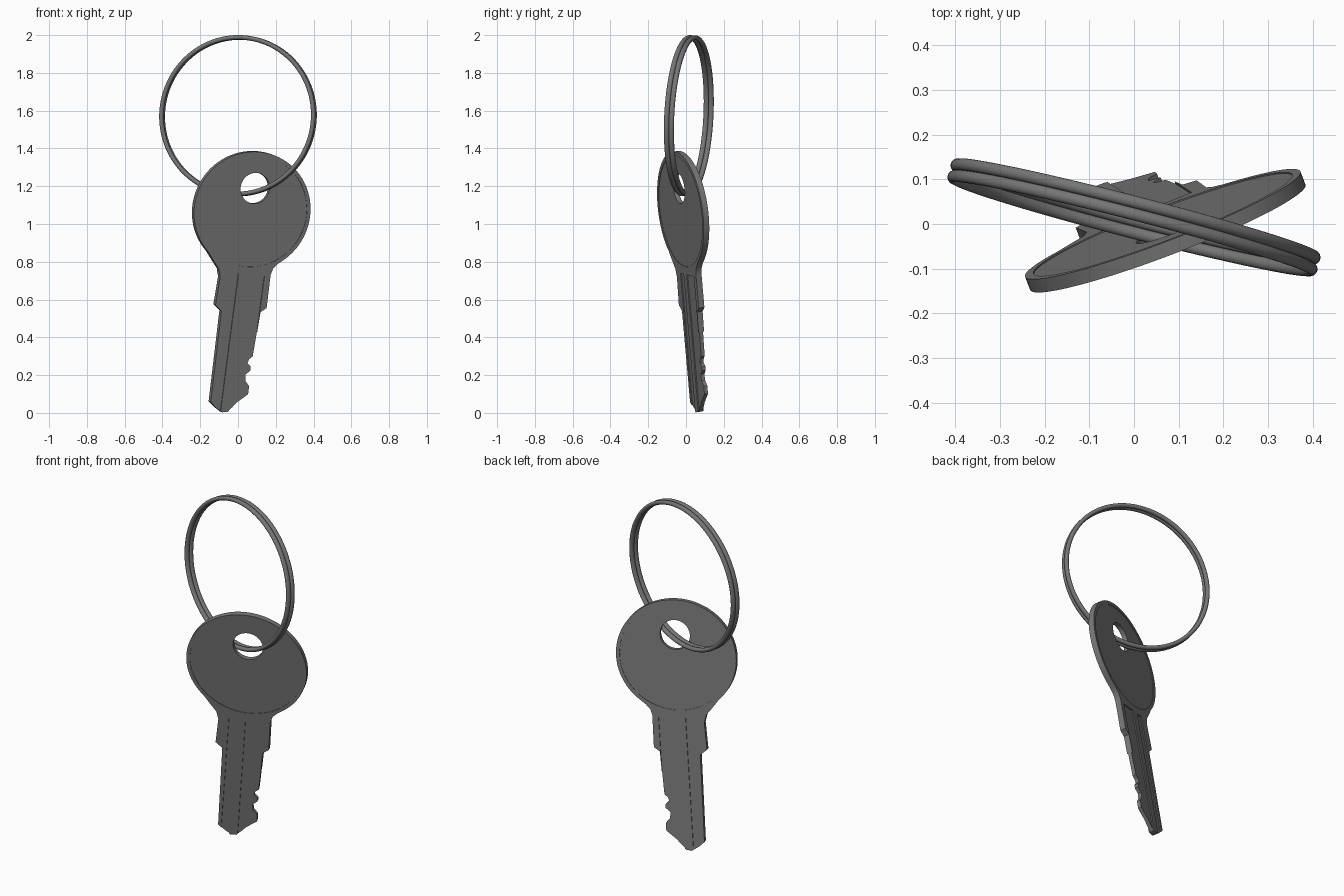
import bpy, bmesh, math
from mathutils import Vector, Matrix

if "Cube" in bpy.data.objects:
    bpy.data.objects.remove(bpy.data.objects["Cube"])

steel = bpy.data.materials.new("dark_steel")
steel.diffuse_color = (0.18, 0.18, 0.18, 1)
steel.use_nodes = True
steel.node_tree.nodes["Principled BSDF"].inputs["Base Color"].default_value = steel.diffuse_color


def frame(origin, right, up):
    """Placement matrix: local x = right, y = up, z = face normal."""
    u = Vector(up).normalized()
    r = Vector(right)
    r = (r - u * r.dot(u)).normalized()
    m = Matrix((r, u, r.cross(u))).transposed().to_4x4()
    m.translation = Vector(origin)
    return m


KEY = frame((0.07, -0.015, 1.07), (0.93, 0.367, -0.09), (0.129, -0.083, 0.988))
RING = frame((0, 0.015, 1.573), (0.968, -0.25, 0), (0, 0.05, 1))
HALF = 0.016            # half the key's thickness
A, B = 0.33, 0.317      # half width and half height of the key head


def add_object(name, bm, matrix):
    bmesh.ops.recalc_face_normals(bm, faces=bm.faces)
    me = bpy.data.meshes.new(name)
    bm.to_mesh(me)
    bm.free()
    me.materials.append(steel)
    ob = bpy.data.objects.new(name, me)
    ob.matrix_world = matrix
    bpy.context.collection.objects.link(ob)
    return ob


def prism(name, pts, n0, n1):
    bm = bmesh.new()
    face = bm.faces.new([bm.verts.new((x, y, n0)) for x, y in pts])
    ext = bmesh.ops.extrude_face_region(bm, geom=[face])
    verts = [g for g in ext["geom"] if isinstance(g, bmesh.types.BMVert)]
    bmesh.ops.translate(bm, verts=verts, vec=(0, 0, n1 - n0))
    return add_object(name, bm, KEY)


def ellipse(a, b, start=0, end=360, n=96, cy=0, closed=True):
    k = n if closed else n - 1
    return [(a * math.cos(t), cy + b * math.sin(t)) for t in
            (math.radians(start + (end - start) * i / k) for i in range(n))]


def to_key(x, z):
    """Front view position to the key's own plane."""
    r, u = KEY.col[0], KEY.col[1]
    dx, dz = x - 0.07, z - 1.07
    det = r.x * u.z - u.x * r.z
    return ((dx * u.z - dz * u.x) / det, (r.x * dz - r.z * dx) / det)


def activate(ob):
    bpy.ops.object.select_all(action='DESELECT')
    ob.select_set(True)
    bpy.context.view_layer.objects.active = ob


def cut(ob, cutter):
    cutter.hide_render = True
    mod = ob.modifiers.new("cut", 'BOOLEAN')
    mod.operation = 'DIFFERENCE'
    mod.solver = 'EXACT'
    mod.object = cutter
    activate(ob)
    bpy.ops.object.modifier_apply(modifier=mod.name)
    bpy.data.objects.remove(cutter)


# Key outline: round head, neck, shoulders, notched blade
blade = [(-0.13, 0.80), (-0.107, 0.765), (-0.10, 0.72), (-0.125, 0.573),
         (-0.093, 0.541), (-0.15, 0.06), (-0.125, 0.032), (-0.09, 0.005),
         (-0.06, 0.008), (-0.035, 0.03), (-0.008, 0.058), (0.05, 0.10),
         (0.055, 0.143), (0.036, 0.17), (0.036, 0.205), (0.062, 0.225),
         (0.064, 0.245), (0.047, 0.265), (0.055, 0.285), (0.074, 0.30),
         (0.082, 0.345), (0.114, 0.536), (0.146, 0.557), (0.167, 0.732),
         (0.18, 0.765), (0.205, 0.79)]
outline = ellipse(A, B, -49, 228, 80, closed=False) + [to_key(*p) for p in blade]
key = prism("key", outline, -HALF, HALF)

# Hole for the ring
cut(key, prism("hole_cutter", ellipse(0.082, 0.082, n=48, cy=0.122), -0.1, 0.1))

# Shallow head recess and long blade grooves on both faces
for side in (-1, 1):
    cut(key, prism("recess_cutter", ellipse(A - 0.02, B - 0.02),
                   side * (HALF - 0.003), side * 0.05))
    for r0, r1 in ((-0.076, -0.031), (0.015, 0.117)):
        cut(key, prism("groove_cutter",
                       [(r0, -1.3), (r1, -1.3), (r1, -0.34), (r0, -0.34)],
                       side * (HALF - 0.006), side * 0.05))
activate(key)
bpy.ops.object.shade_smooth_by_angle(angle=math.radians(30))


# Split ring: two wire coils lying side by side
def coil(name, offset, major=0.415, n=128, k=16):
    bm = bmesh.new()
    rows = []
    for i in range(n):
        t = 2 * math.pi * i / n
        row = []
        for j in range(k):
            p = 2 * math.pi * j / k
            d = major + 0.012 * math.cos(p)
            row.append(bm.verts.new((d * math.cos(t), d * math.sin(t),
                                     offset + 0.0138 * math.sin(p))))
        rows.append(row)
    for i in range(n):
        a, b = rows[i], rows[(i + 1) % n]
        for j in range(k):
            bm.faces.new((a[j], b[j], b[(j + 1) % k], a[(j + 1) % k]))
    ob = add_object(name, bm, RING)
    activate(ob)
    bpy.ops.object.shade_smooth_by_angle(angle=math.radians(40))


coil("ring_front_coil", 0.0135)
coil("ring_back_coil", -0.0135)
